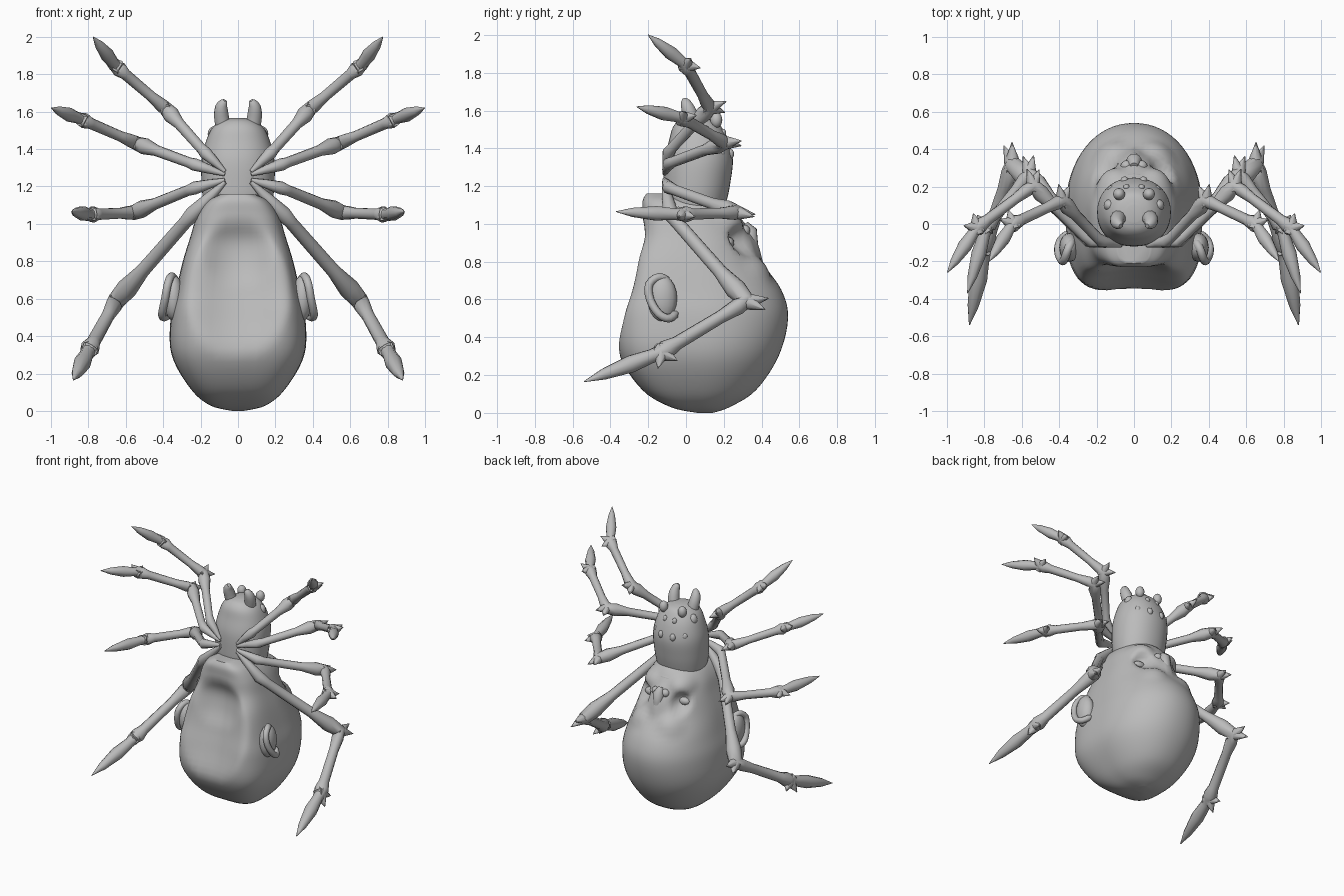
import bpy, bmesh, math
from mathutils import Vector

if "Cube" in bpy.data.objects:
    bpy.data.objects.remove(bpy.data.objects["Cube"])

grey = bpy.data.materials.new("matte grey")
grey.use_nodes = True
COLOUR = (0.5, 0.5, 0.5, 1)
grey.diffuse_color = COLOUR
grey.node_tree.nodes["Principled BSDF"].inputs["Base Color"].default_value = COLOUR


def finish(name, bm, mirror=False):
    """Turn a bmesh into a smooth shaded object, optionally mirrored across x."""
    bmesh.ops.recalc_face_normals(bm, faces=bm.faces)
    mesh = bpy.data.meshes.new(name)
    bm.to_mesh(mesh)
    bm.free()
    mesh.materials.append(grey)
    obj = bpy.data.objects.new(name, mesh)
    bpy.context.collection.objects.link(obj)
    if mirror:
        obj.modifiers.new("Mirror", 'MIRROR').use_mirror_merge = False
    bpy.ops.object.select_all(action='DESELECT')
    obj.select_set(True)
    bpy.context.view_layer.objects.active = obj
    bpy.ops.object.shade_smooth_by_angle(angle=math.radians(50))


def skin(bm, rings):
    """Bridge rings of points into a closed skin."""
    loops = [[bm.verts.new(p) for p in ring] for ring in rings]
    n = len(loops[0])
    for a, b in zip(loops, loops[1:]):
        for i in range(n):
            j = (i + 1) % n
            bm.faces.new((a[i], a[j], b[j], b[i]))
    bm.faces.new(loops[0])
    bm.faces.new(loops[-1])


def smooth_rows(rows, steps):
    """Catmull-Rom interpolation through rows of numbers."""
    rows = [Vector(r) for r in rows]
    out = []
    for i in range(len(rows) - 1):
        p0, p1, p2 = rows[max(i - 1, 0)], rows[i], rows[i + 1]
        p3 = rows[min(i + 2, len(rows) - 1)]
        for s in range(steps):
            t = s / steps
            out.append(0.5 * (2 * p1 + (p2 - p0) * t + (2 * p0 - 5 * p1 + 4 * p2 - p3) * t * t
                              + (3 * p1 - p0 - 3 * p2 + p3) * t ** 3))
    return out + [rows[-1]]


def loft(bm, rows, front_power, sides=64):
    """Body from rows of (height, half width, front y, back y)."""
    rings = []
    for z, w, front, back in smooth_rows(rows, 5):
        ring = []
        for i in range(sides):
            a = math.tau * i / sides
            c, s = math.cos(a), math.sin(a)
            p = front_power if s < 0 else 0.95
            x = w * math.copysign(abs(c) ** p, c)
            y = (front + back) / 2 + (back - front) / 2 * math.copysign(abs(s) ** p, s)
            ring.append((x, y, z))
        rings.append(ring)
    skin(bm, rings)


def tube(bm, points, radii, sides=10):
    """Round tube with a radius at each point."""
    pts = [Vector(p) for p in points]
    side, last, rings = None, None, []
    for i, p in enumerate(pts):
        d = (pts[min(i + 1, len(pts) - 1)] - pts[max(i - 1, 0)]).normalized()
        side = d.orthogonal().normalized() if last is None else last.rotation_difference(d) @ side
        last, up = d, d.cross(side)
        rings.append([p + radii[i] * (side * math.cos(math.tau * k / sides)
                                      + up * math.sin(math.tau * k / sides)) for k in range(sides)])
    skin(bm, rings)


def ball(bm, centre, radii):
    for v in bmesh.ops.create_uvsphere(bm, u_segments=16, v_segments=10, radius=1)["verts"]:
        v.co = Vector([c + q * r for c, q, r in zip(centre, v.co, radii)])


def push(bm, centre, radii, offset):
    """Sculpt a soft dent or bump inside an ellipsoid."""
    for v in bm.verts:
        d = math.sqrt(sum(((q - c) / r) ** 2 for q, c, r in zip(v.co, centre, radii)))
        if d < 1:
            v.co += Vector(offset) * (1 - d * d) ** 1.3


# Head-shaped abdomen with hollow front, brow, eye sockets and cheeks
bm = bmesh.new()
loft(bm, [(0.0, 0.03, 0.06, 0.14), (0.03, 0.15, -0.08, 0.23), (0.12, 0.255, -0.23, 0.37),
          (0.3, 0.355, -0.35, 0.49), (0.5, 0.36, -0.37, 0.54), (0.65, 0.33, -0.35, 0.505),
          (0.8, 0.295, -0.305, 0.4), (0.93, 0.255, -0.24, 0.34), (1.04, 0.22, -0.23, 0.28),
          (1.12, 0.165, -0.23, 0.21), (1.16, 0.09, -0.21, 0.1)], 0.56)
push(bm, (0, -0.33, 0.65), (0.29, 0.32, 0.37), (0, 0.11, 0))
push(bm, (0, -0.25, 0.85), (0.2, 0.25, 0.2), (0, 0.04, 0))
for s in (-1, 1):
    push(bm, (s * 0.15, 0.28, 0.9), (0.07, 0.15, 0.09), (-s * 0.02, -0.07, 0))
    push(bm, (s * 0.14, 0.38, 0.76), (0.12, 0.1, 0.08), (0, 0.02, 0.02))
    push(bm, (s * 0.13, 0.22, 1.02), (0.1, 0.12, 0.08), (s * 0.01, 0.03, 0.01))
push(bm, (0, 0.34, 0.9), (0.06, 0.12, 0.16), (0, 0.025, 0))
finish("abdomen", bm)

# Nose with wings, closed eyelids and lips
bm = bmesh.new()
tube(bm, [(0, 0.38, 0.74), (0, 0.36, 0.82), (0, 0.345, 0.9), (0, 0.335, 0.96), (0, 0.31, 1.0)],
     [0.02, 0.03, 0.036, 0.042, 0.02], 14)
finish("nose", bm)
bm = bmesh.new()
ball(bm, (0.04, 0.31, 0.965), (0.032, 0.03, 0.03))
finish("nose_wing", bm, True)
bm = bmesh.new()
ball(bm, (0.14, 0.225, 0.9), (0.05, 0.03, 0.03))
finish("eyelid", bm, True)
bm = bmesh.new()
ball(bm, (0, 0.24, 1.05), (0.08, 0.03, 0.025))
finish("lips", bm)

# Ears: thick flap with a curled rim
bm = bmesh.new()
ball(bm, (0.345, -0.125, 0.605), (0.055, 0.078, 0.122))
rim = smooth_rows([(0.33, -0.09, 0.69), (0.355, -0.14, 0.72), (0.375, -0.195, 0.68),
                   (0.39, -0.19, 0.6), (0.405, -0.145, 0.525), (0.395, -0.09, 0.5),
                   (0.35, -0.05, 0.53)], 3)
tube(bm, rim, [0.012] + [0.022] * (len(rim) - 2) + [0.012])
finish("ear", bm, True)

# Front body
bm = bmesh.new()
loft(bm, [(1.0, 0.16, -0.08, 0.18), (1.12, 0.185, -0.115, 0.215), (1.22, 0.195, -0.12, 0.235),
          (1.34, 0.195, -0.115, 0.248), (1.44, 0.172, -0.09, 0.225), (1.51, 0.14, -0.07, 0.19),
          (1.55, 0.095, -0.035, 0.155), (1.565, 0.04, 0.01, 0.1)], 0.9, 40)
finish("front_body", bm)

# Fangs and clustered eyes
bm = bmesh.new()
path = smooth_rows([(0.075, 0.04, 1.5), (0.088, 0.025, 1.57), (0.088, 0.005, 1.625),
                    (0.07, -0.01, 1.66)], 3)
tube(bm, path, [0.042 - 0.03 * (i / (len(path) - 1)) ** 3 for i in range(len(path))], 12)
finish("fang", bm, True)
bm = bmesh.new()
for centre, r in [((0.08, 0.16, 1.55), 0.032), ((0.04, 0.195, 1.48), 0.018),
                  ((0.13, 0.1, 1.48), 0.032), ((0.05, 0.232, 1.37), 0.022),
                  ((0.12, 0.185, 1.38), 0.022)]:
    ball(bm, centre, (r, r, r * 1.3))
finish("small_eyes", bm, True)

# Leg thickness: (segment, fraction along it, radius)
SHAPE = [(0, 0, .01), (0, .5, .024), (0, .95, .034), (1, .08, .028), (1, .65, .03),
         (1, .86, .045), (1, 1, .038), (2, .1, .036), (2, .3, .028), (2, .82, .03),
         (2, .94, .042), (3, 0, .034), (3, .12, .03), (3, .4, .038), (3, .75, .024), (3, 1, .002)]


def leg(name, joints, scale):
    j = [Vector(p) for p in joints]
    bm = bmesh.new()
    tube(bm, [j[s].lerp(j[s + 1], t) for s, t, r in SHAPE], [r * scale for s, t, r in SHAPE])
    # Thorny spurs continuing past the knee and the ankle
    for k, length in ((2, 0.095), (3, 0.08)):
        before = (j[k] - j[k - 1]).normalized()
        after = (j[k + 1] - j[k]).normalized()
        out = (before - after).normalized()
        for direction in (out + before * 0.9, out - after * 0.6):
            direction.normalize()
            tube(bm, [j[k] - direction * 0.03, j[k] + direction * 0.025, j[k] + direction * length * scale],
                 [0.036 * scale, 0.03 * scale, 0.002], 8)
    finish(name, bm, True)


# Four pairs of legs: root, hip, knee, ankle, tip
leg("top_leg", [(.07, -.115, 1.28), (.18, -.09, 1.385), (.385, .125, 1.615), (.65, 0, 1.84), (.775, -.2, 2.0)], 1)
leg("upper_leg", [(.07, -.115, 1.265), (.24, -.09, 1.32), (.54, .205, 1.43), (.84, -.02, 1.56), (.998, -.26, 1.62)], 1)
leg("lower_leg", [(.07, -.115, 1.235), (.24, -.09, 1.19), (.56, .27, 1.06), (.79, -.02, 1.05), (.89, -.37, 1.065)], 1.05)
leg("bottom_leg", [(.07, -.115, 1.225), (.25, -.08, 1.045), (.65, .32, .59), (.8, -.13, .32), (.88, -.54, .165)], 1.25)
